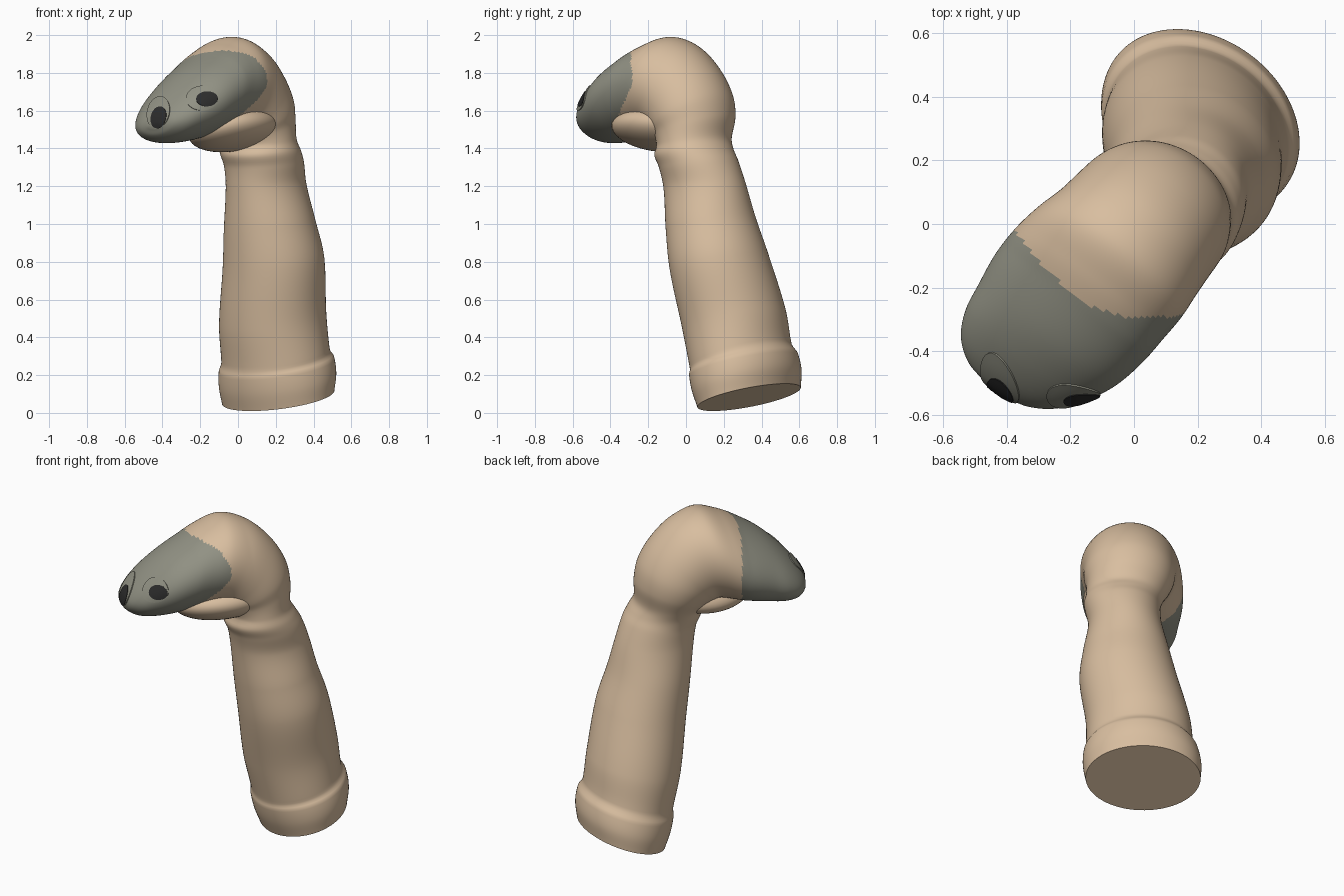
import bpy, bmesh, math
from mathutils import Vector
from mathutils.bvhtree import BVHTree

if "Cube" in bpy.data.objects:
    bpy.data.objects.remove(bpy.data.objects["Cube"])


def material(name, rgb):
    m = bpy.data.materials.new(name)
    m.diffuse_color = (*rgb, 1)
    m.use_nodes = True
    m.node_tree.nodes["Principled BSDF"].inputs["Base Color"].default_value = m.diffuse_color
    return m


TAN = material("tan fabric", (0.69, 0.515, 0.35))
GREY = material("grey face", (0.285, 0.285, 0.23))
DARK = material("dark pupil", (0.025, 0.025, 0.025))


def world(d, s, z):
    """Puppet frame: d = towards the snout, s = towards its side."""
    return Vector((-.6 * d + .8 * s, -.8 * d - .6 * s, z))


def local(p):
    return -.6 * p.x - .8 * p.y, .8 * p.x - .6 * p.y, p.z


def finish(bm, name, mats, angle=50):
    me = bpy.data.meshes.new(name)
    bm.to_mesh(me)
    bm.free()
    ob = bpy.data.objects.new(name, me)
    bpy.context.collection.objects.link(ob)
    for m in mats:
        me.materials.append(m)
    bpy.ops.object.select_all(action='DESELECT')
    ob.select_set(True)
    bpy.context.view_layer.objects.active = ob
    bpy.ops.object.shade_smooth_by_angle(angle=math.radians(angle))
    return ob


# Rings from cuff to snout: inner (d, z), outer (d, z), side shift, half width
RINGS = [
    (-.155, .01, -.635, .155, -.03, .325),
    (-.12, .10, -.645, .25, -.025, .335),
    (-.10, .185, -.63, .335, -.02, .325),
    (-.102, .205, -.615, .355, -.02, .312),
    (-.10, .23, -.60, .38, -.015, .305),
    (-.05, .44, -.575, .56, -.005, .295),
    (.00, .75, -.505, .85, .045, .277),
    (.03, .97, -.44, 1.04, .055, .245),
    (.055, 1.19, -.39, 1.22, .06, .208),
    (.075, 1.30, -.345, 1.34, .07, .212),
    (.10, 1.36, -.31, 1.40, .07, .218),
    (.09, 1.41, -.28, 1.46, .055, .222),
    (.12, 1.45, -.285, 1.58, .035, .24),
    (.14, 1.46, -.26, 1.70, .03, .255),
    (.16, 1.465, -.18, 1.83, .025, .262),
    (.18, 1.47, -.06, 1.94, .02, .27),
    (.21, 1.47, .08, 1.99, .01, .285),
    (.26, 1.465, .21, 1.95, 0, .29),
    (.34, 1.455, .33, 1.885, -.005, .287),
    (.44, 1.44, .45, 1.81, -.01, .267),
    (.53, 1.435, .545, 1.73, -.025, .235),
    (.605, 1.445, .62, 1.65, -.035, .185),
    (.655, 1.475, .665, 1.585, -.04, .115),
    (.675, 1.51, .68, 1.54, -.04, .04),
]
SEG = 96


def smooth_rings(rings):
    """Spline through the rings, spaced by distance."""
    P = [Vector(r) for r in rings]
    t = [0]
    for a, b in zip(P, P[1:]):
        t.append(t[-1] + (b - a).length)
    last = len(P) - 1
    tan = [(P[min(i + 1, last)] - P[max(i - 1, 0)]) /
           (t[min(i + 1, last)] - t[max(i - 1, 0)]) for i in range(last + 1)]
    out = []
    for i in range(last):
        h = t[i + 1] - t[i]
        n = max(2, int(h / .016))
        for k in range(n):
            u = k / n
            out.append(P[i] * (2*u**3 - 3*u*u + 1) + tan[i] * h * (u**3 - 2*u*u + u)
                       + P[i + 1] * (3*u*u - 2*u**3) + tan[i + 1] * h * (u**3 - u*u))
    return out + [P[last]]


def is_grey(d, s, z):
    """Face patch: a curved edge across the brow and down each cheek."""
    if z < 1.38:
        return False
    edge = .29 - (1.8 * s * s if s > 0 else .6 * s * s)
    if s > 0:
        edge += .45 * max(0, 1.75 - z) * min(1, s / .2)
    return d > edge


# Body: cuff, arm and head as one bent tube
bm = bmesh.new()
loops = []
for df, zf, db, zb, sc, w in smooth_rings(RINGS):
    loop = []
    for k in range(SEG):
        a = 2 * math.pi * k / SEG
        c, s = math.cos(a), sc + w * math.sin(a)
        d = (df + db) / 2 + c * (df - db) / 2
        z = (zf + zb) / 2 + c * (zf - zb) / 2
        if z > 1.4:                       # the head rolls a little to one side
            z += .14 * s * min(1, max(0, d / .3))
        loop.append(bm.verts.new(world(d, s, max(z, 0))))
    loops.append(loop)
for a, b in zip(loops, loops[1:]):
    for k in range(SEG):
        j = (k + 1) % SEG
        bm.faces.new((a[k], a[j], b[j], b[k]))
bm.faces.new(loops[0])
bm.faces.new(loops[-1])
bmesh.ops.recalc_face_normals(bm, faces=bm.faces)
for f in bm.faces:
    f.material_index = int(is_grey(*local(f.calc_center_median())))
bm.normal_update()
surface = BVHTree.FromBMesh(bm)
finish(bm, "sock_body", [TAN, GREY])

# Lower jaw: thick pad under the snout that merges into the throat and cheek
bm = bmesh.new()
bmesh.ops.create_uvsphere(bm, u_segments=48, v_segments=24, radius=1)
for v in bm.verts:
    x, y, z = v.co
    s = .065 + .215 * y
    v.co = world(.125 + .275 * x, s, 1.495 + .11 * z + .2 * (s - .05))
bmesh.ops.recalc_face_normals(bm, faces=bm.faces)
finish(bm, "lower_jaw", [TAN])


# Eyes: thin discs laid on the face, with a rim that dips into it
def disc(name, x, z, rx, rz, tilt, lift, mat, seg=32, steps=5):
    bm = bmesh.new()

    def on_face(r, a, up):
        u, v = rx * r * math.cos(a), rz * r * math.sin(a)
        px = x + u * math.cos(tilt) - v * math.sin(tilt)
        pz = z + u * math.sin(tilt) + v * math.cos(tilt)
        hit, n, _, _ = surface.ray_cast(Vector((px, -2, pz)), Vector((0, 1, 0)))
        if hit is None:
            hit, n, _, _ = surface.find_nearest(Vector((px, -.45, pz)))
        return bm.verts.new(hit + n * up)

    mid = on_face(0, 0, lift)
    prev = None
    for i in range(1, steps + 2):
        r, up = (i / steps, lift) if i <= steps else (1, -.001)
        ring = [on_face(r, 2 * math.pi * k / seg, up) for k in range(seg)]
        for k in range(seg):
            j = (k + 1) % seg
            if prev:
                bm.faces.new((prev[k], ring[k], ring[j], prev[j]))
            else:
                bm.faces.new((mid, ring[k], ring[j]))
        prev = ring
    return finish(bm, name, [mat], 60)


disc("right_eye", -.19, 1.665, .084, .064, .1, .006, GREY)
disc("right_pupil", -.165, 1.66, .056, .038, .1, .009, DARK)
disc("left_eye", -.42, 1.59, .058, .085, -.25, .006, GREY)
disc("left_pupil", -.417, 1.563, .039, .056, -.3, .009, DARK)
